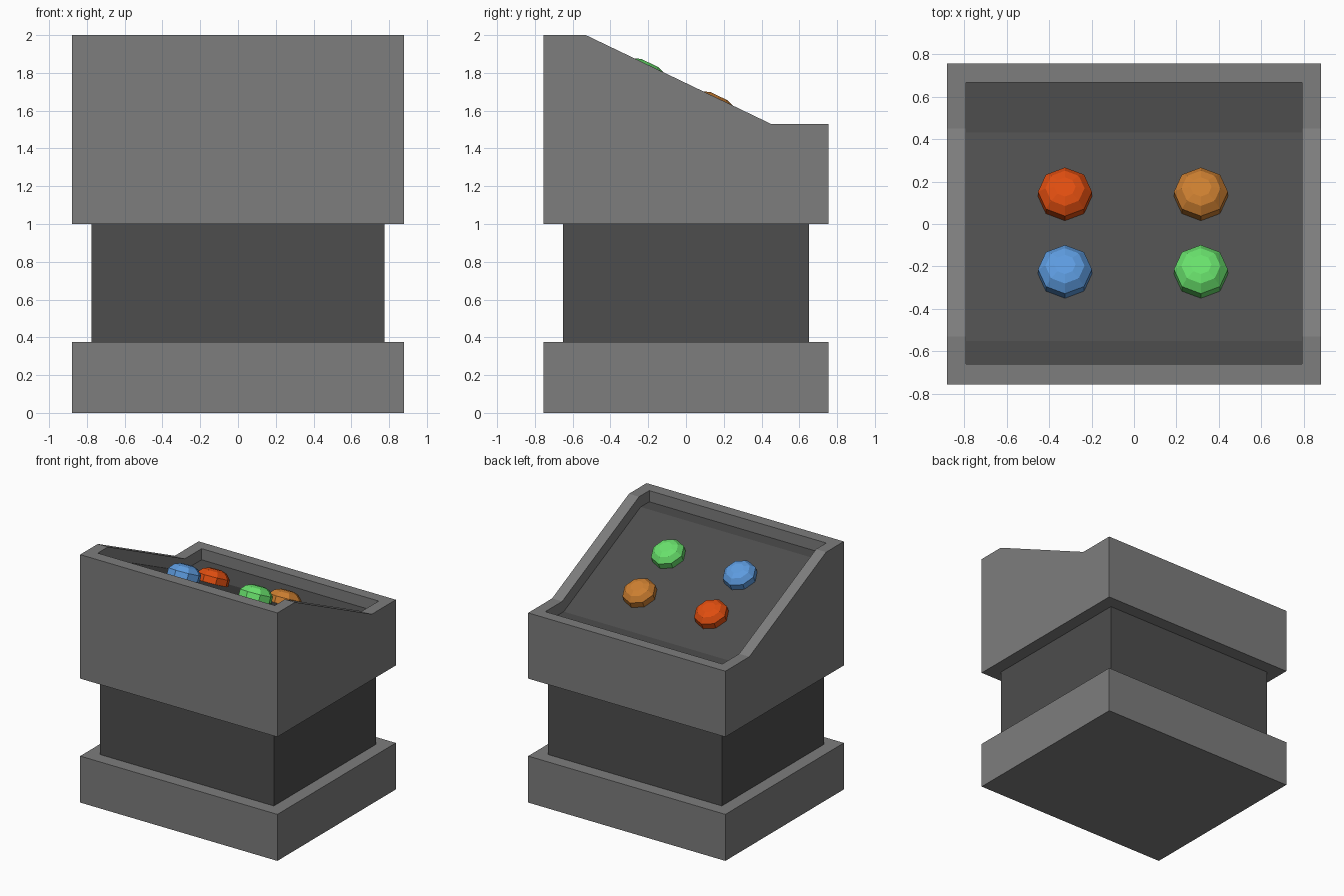
import bpy, bmesh, math
from mathutils import Matrix, Vector

if "Cube" in bpy.data.objects:
    bpy.data.objects.remove(bpy.data.objects["Cube"])


def material(name, rgb):
    m = bpy.data.materials.new(name)
    m.diffuse_color = (*rgb, 1)
    m.use_nodes = True
    m.node_tree.nodes["Principled BSDF"].inputs["Base Color"].default_value = m.diffuse_color
    return m


GREY = material("grey", (0.205, 0.205, 0.205))
DARK = material("dark_grey", (0.075, 0.075, 0.075))
RED = material("red", (0.74, 0.075, 0.005))
ORANGE = material("orange", (0.60, 0.21, 0.03))
BLUE = material("blue", (0.11, 0.33, 0.74))
GREEN = material("green", (0.14, 0.75, 0.15))


def finish(bm, name, *mats):
    bmesh.ops.recalc_face_normals(bm, faces=bm.faces)
    mesh = bpy.data.meshes.new(name)
    bm.to_mesh(mesh)
    bm.free()
    for m in mats:
        mesh.materials.append(m)
    obj = bpy.data.objects.new(name, mesh)
    bpy.context.collection.objects.link(obj)
    return obj


def box(name, hx, hy, z0, z1, mat):
    bm = bmesh.new()
    bmesh.ops.create_cube(bm, size=1, matrix=Matrix.Translation((0, 0, (z0 + z1) / 2))
                          @ Matrix.Diagonal((2 * hx, 2 * hy, z1 - z0, 1)))
    finish(bm, name, mat)


def bridge(bm, a, b):
    n = len(a)
    return [bm.faces.new((a[i], a[(i + 1) % n], b[(i + 1) % n], b[i])) for i in range(n)]


# Pedestal
box("base", 0.88, 0.755, 0, 0.375, GREY)
box("neck", 0.775, 0.65, 0.375, 1.0, DARK)

# Sloped console head with a recessed panel
HIGH, LOW, DEPTH = 2.0, 1.53, 0.09
BREAK0, BREAK1 = -0.53, 0.45
SHIFT = 0.02
bm = bmesh.new()


def loop(hx, ys, zs):
    pts = list(zip(ys, zs))
    return [bm.verts.new((hx, y, z)) for y, z in pts] + \
           [bm.verts.new((-hx, y, z)) for y, z in reversed(pts)]


tops = (HIGH, HIGH, LOW, LOW)
outer_y = (-0.755, BREAK0, BREAK1, 0.755)
bottom = loop(0.88, outer_y, (1.0,) * 4)
outer = loop(0.88, outer_y, tops)
inner = loop(0.79, (-0.66, BREAK0, BREAK1, 0.665), tops)
floor = loop(0.79, (-0.66, BREAK0 - SHIFT, BREAK1 - SHIFT, 0.665), [z - DEPTH for z in tops])
bm.faces.new(bottom)
for a, b in ((bottom, outer), (outer, inner), (inner, floor)):
    bridge(bm, a, b)
for i in range(3):
    f = bm.faces.new((floor[i], floor[i + 1], floor[6 - i], floor[7 - i]))
    f.material_index = 1
finish(bm, "console_head", GREY, DARK)

# Domed eight-sided buttons standing square to the sloped panel
SLOPE = (LOW - HIGH) / (BREAK1 - BREAK0)
PROFILE = ((0.127, -0.01), (0.127, 0.05), (0.092, 0.088), (0.05, 0.103))


def button(name, x, y, mat):
    bm = bmesh.new()
    rings = [[bm.verts.new((r * math.cos(k * math.pi / 4), r * math.sin(k * math.pi / 4), h))
              for k in range(8)] for r, h in PROFILE]
    for a, b in zip(rings, rings[1:]):
        bridge(bm, a, b)
    bm.faces.new(rings[0])
    bm.faces.new(rings[-1])
    z = HIGH - DEPTH + SLOPE * (y - BREAK0 + SHIFT)
    bm.transform(Matrix.Translation(Vector((x, y, z))) @ Matrix.Rotation(math.atan(SLOPE), 4, 'X'))
    finish(bm, name, mat)


button("red_button", -0.325, 0.13, RED)
button("orange_button", 0.315, 0.13, ORANGE)
button("blue_button", -0.325, -0.235, BLUE)
button("green_button", 0.315, -0.235, GREEN)
